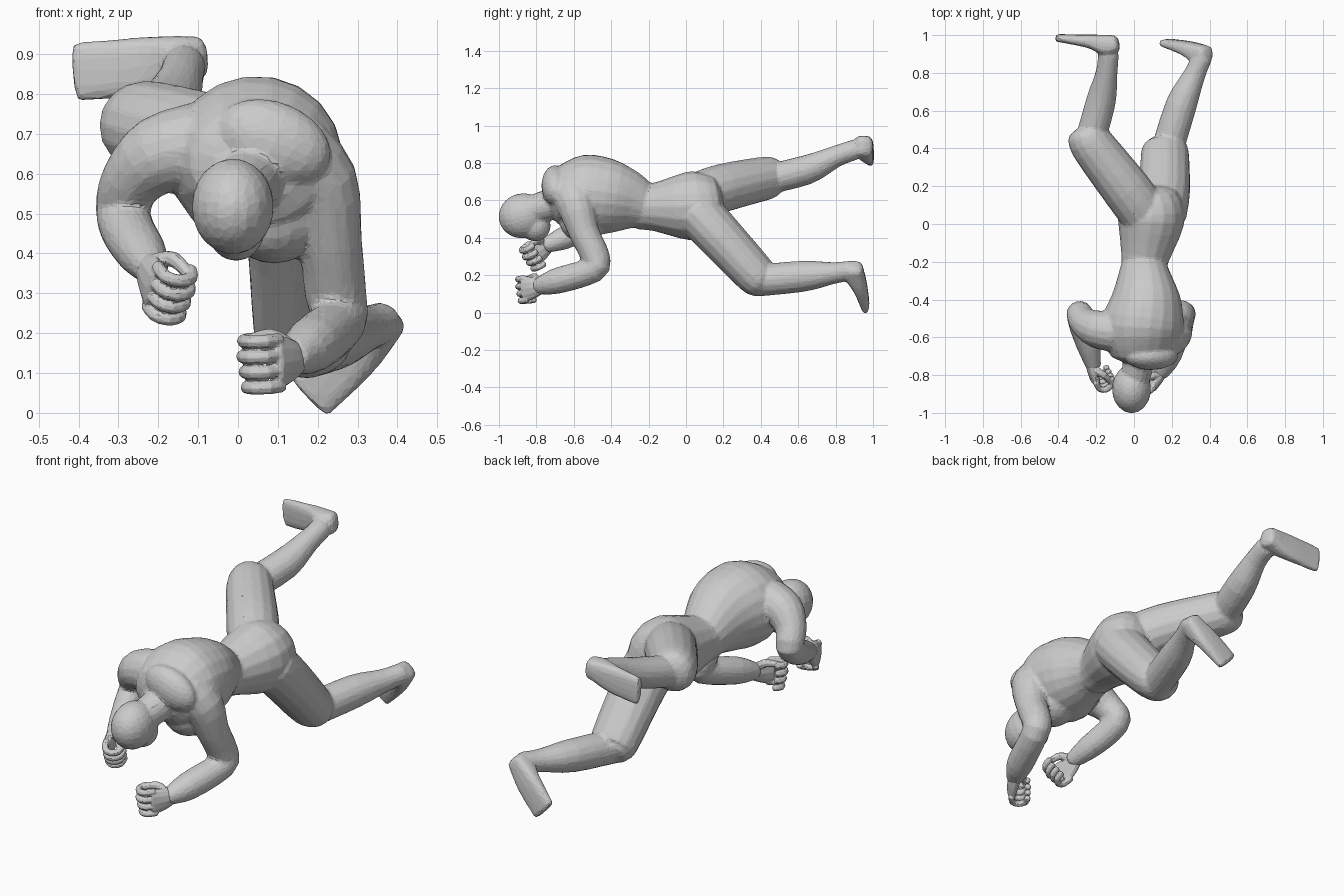
import bpy, bmesh, math
from mathutils import Vector

if "Cube" in bpy.data.objects:
    bpy.data.objects.remove(bpy.data.objects["Cube"])


def loft(name, pts, up=(0, 0, 1), sides=16, steps=3, dome=0.5, sq=1.0):
    """Smooth tube through points (x, y, z, radius along up[, radius across])."""
    rows = [tuple(p) + ((p[3],) if len(p) == 4 else ()) for p in pts]
    path = []
    for i in range(len(rows) - 1):
        p0, p1 = rows[max(i - 1, 0)], rows[i]
        p2, p3 = rows[i + 1], rows[min(i + 2, len(rows) - 1)]
        for s in range(steps):
            t = s / steps
            path.append([0.5 * (2 * b + (c - a) * t + (2 * a - 5 * b + 4 * c - d) * t * t
                                + (3 * b - a - 3 * c + d) * t ** 3)
                         for a, b, c, d in zip(p0, p1, p2, p3)])
    path.append(list(rows[-1]))
    # rounded ends
    pos = [Vector(p[:3]) for p in path]
    d0, d1 = (pos[0] - pos[1]).normalized(), (pos[-1] - pos[-2]).normalized()

    def cap(p, d):
        r = min(p[3], p[4]) * dome
        return [list(Vector(p[:3]) + d * r * math.sin(a)) +
                [p[3] * math.cos(a), p[4] * math.cos(a)] for a in (0.5, 0.95, 1.3)]
    path = cap(path[0], d0)[::-1] + path + cap(path[-1], d1)
    pos = [Vector(p[:3]) for p in path]
    bm, rings, u = bmesh.new(), [], Vector(up)
    for i, p in enumerate(path):
        t = (pos[min(i + 1, len(pos) - 1)] - pos[max(i - 1, 0)]).normalized()
        u = (u - t * u.dot(t)).normalized()
        v = t.cross(u)
        ring = []
        for k in range(sides):
            a = math.tau * k / sides
            c, s = (math.copysign(abs(w) ** sq, w) for w in (math.cos(a), math.sin(a)))
            ring.append(bm.verts.new(pos[i] + u * p[3] * c + v * p[4] * s))
        rings.append(ring)
    for a, b in zip(rings, rings[1:]):
        for k in range(sides):
            j = (k + 1) % sides
            bm.faces.new((a[k], a[j], b[j], b[k]))
    bm.faces.new(rings[0][::-1])
    bm.faces.new(rings[-1])
    bmesh.ops.recalc_face_normals(bm, faces=bm.faces)
    me = bpy.data.meshes.new(name)
    bm.to_mesh(me)
    bm.free()
    ob = bpy.data.objects.new(name, me)
    bpy.context.collection.objects.link(ob)
    return ob


def ball(name, loc, scale, rot=(0, 0, 0)):
    bpy.ops.mesh.primitive_uv_sphere_add(segments=18, ring_count=12, location=loc, rotation=rot)
    ob = bpy.context.object
    ob.name, ob.scale = name, scale


def fuse(name, parts, voxel, smooth, keep):
    """Join parts into one skin without inner walls, then thin it to broad facets."""
    bpy.ops.object.select_all(action='DESELECT')
    for ob in parts:
        ob.select_set(True)
    bpy.context.view_layer.objects.active = parts[0]
    bpy.ops.object.join()
    ob = parts[0]
    ob.name = name
    m = ob.modifiers.new("skin", 'REMESH')
    m.mode, m.voxel_size = 'VOXEL', voxel
    m = ob.modifiers.new("soften", 'SMOOTH')
    m.factor, m.iterations = 0.5, smooth
    m = ob.modifiers.new("facets", 'DECIMATE')
    m.ratio = keep


def hand(name, wrist, forward, curl, thumb_side):
    """Half-closed hand: palm, four curled fingers and a thumb."""
    w, f = Vector(wrist), Vector(forward).normalized()
    c = Vector(curl)
    c = (c - f * c.dot(f)).normalized()
    s = f.cross(c) * thumb_side
    at = lambda a, b, d: w + f * a + c * b + s * d
    parts = [loft(name + "_palm", [(*at(-.02, 0, 0), .034, .038), (*at(.03, 0, 0), .031, .058),
                                   (*at(.09, .005, 0), .025, .072)], up=c, sides=12)]
    arc = [(.08, .0), (.125, .015), (.138, .05), (.115, .085), (.075, .088)]
    for i in range(4):
        d, k = -.06 + .039 * i, 1 - .03 * abs(i - 2)
        parts.append(loft(name + "_finger", [(*at(a * k, b * k, d), .017) for a, b in arc],
                          up=s, sides=8, steps=2))
    parts.append(loft(name + "_thumb", [(*at(.015, .01, .035), .022), (*at(.04, .045, .062), .02),
                                        (*at(.105, .085, .055), .014)], up=s, sides=8))
    fuse(name, parts, .004, 1, .15)


# torso: rings along y, given as height radius then width radius
loft("pelvis", [(.05, -.25, .565, .122, .118), (.06, -.17, .565, .13, .13),
                (.09, .02, .57, .185, .178), (.085, .12, .58, .165, .165)])
loft("chest", [(.05, -.22, .565, .12, .122), (.055, -.3, .595, .163, .15),
               (.06, -.42, .62, .205, .195), (.045, -.55, .63, .215, .22),
               (.045, -.66, .625, .165, .19)], up=(.2, 0, 1), sides=20)
ball("shoulder_ridge", (.09, -.7, .68), (.15, .073, .1), (0, math.radians(22), 0))
ball("breast", (.09, -.55, .5), (.13, .13, .125))

# head and neck
loft("neck", [(.04, -.66, .6, .09), (0, -.85, .54, .075)])
ball("head", (-.013, -.873, .518), (.104, .13, .12), (math.radians(12), 0, 0))
ball("jaw", (-.005, -.805, .465), (.074, .082, .084))

# arms, shoulder to wrist
loft("left_arm", [(-.1, -.57, .67, .11), (-.2, -.555, .645, .1), (-.268, -.515, .58, .078),
                  (-.288, -.475, .51, .07), (-.275, -.54, .455, .068),
                  (-.24, -.65, .4, .062), (-.215, -.75, .36, .042)], up=(0, 1, 0))
loft("right_arm", [(.13, -.61, .64, .12), (.2, -.585, .57, .105), (.23, -.545, .43, .082),
                   (.245, -.485, .3, .078), (.252, -.495, .23, .07),
                   (.185, -.69, .17, .07), (.14, -.79, .14, .044)], up=(0, 1, 0))

# legs, hip to ankle
loft("left_thigh", [(.05, .06, .62, .13), (-.045, .19, .665, .13),
                    (-.215, .41, .715, .118), (-.245, .468, .72, .108)])
loft("left_shin", [(-.235, .43, .71, .08), (-.175, .65, .765, .079),
                   (-.145, .8, .835, .058), (-.135, .9, .87, .055)])
loft("right_thigh", [(.14, .06, .54, .13, .14), (.16, .18, .41, .125, .138),
                     (.165, .37, .205, .112, .128), (.165, .408, .17, .095, .113)])
loft("right_shin", [(.17, .37, .17, .085), (.25, .63, .195, .083),
                    (.32, .79, .212, .058), (.36, .88, .225, .053)])

# feet: heel to toe, thickness along y then half width
loft("left_foot", [(-.1, .955, .89, .046, .055), (-.15, .948, .885, .054, .062),
                   (-.24, .968, .87, .036, .073), (-.405, .985, .855, .02, .074)],
     up=(0, 1, 0), sq=.7)
loft("right_foot", [(.378, .903, .24, .044, .051), (.345, .902, .205, .052, .059),
                    (.285, .93, .145, .038, .07), (.18, .959, .047, .022, .072)],
     up=(0, 1, 0), sq=.7)
fuse("body", list(bpy.context.collection.objects), .01, 3, .12)

hand("left_hand", (-.222, -.745, .36), (.1, -.8, -.5), (.95, .25, -.1), 1)
hand("right_hand", (.14, -.79, .135), (-.45, -.88, -.1), (-.88, .45, 0), -1)
